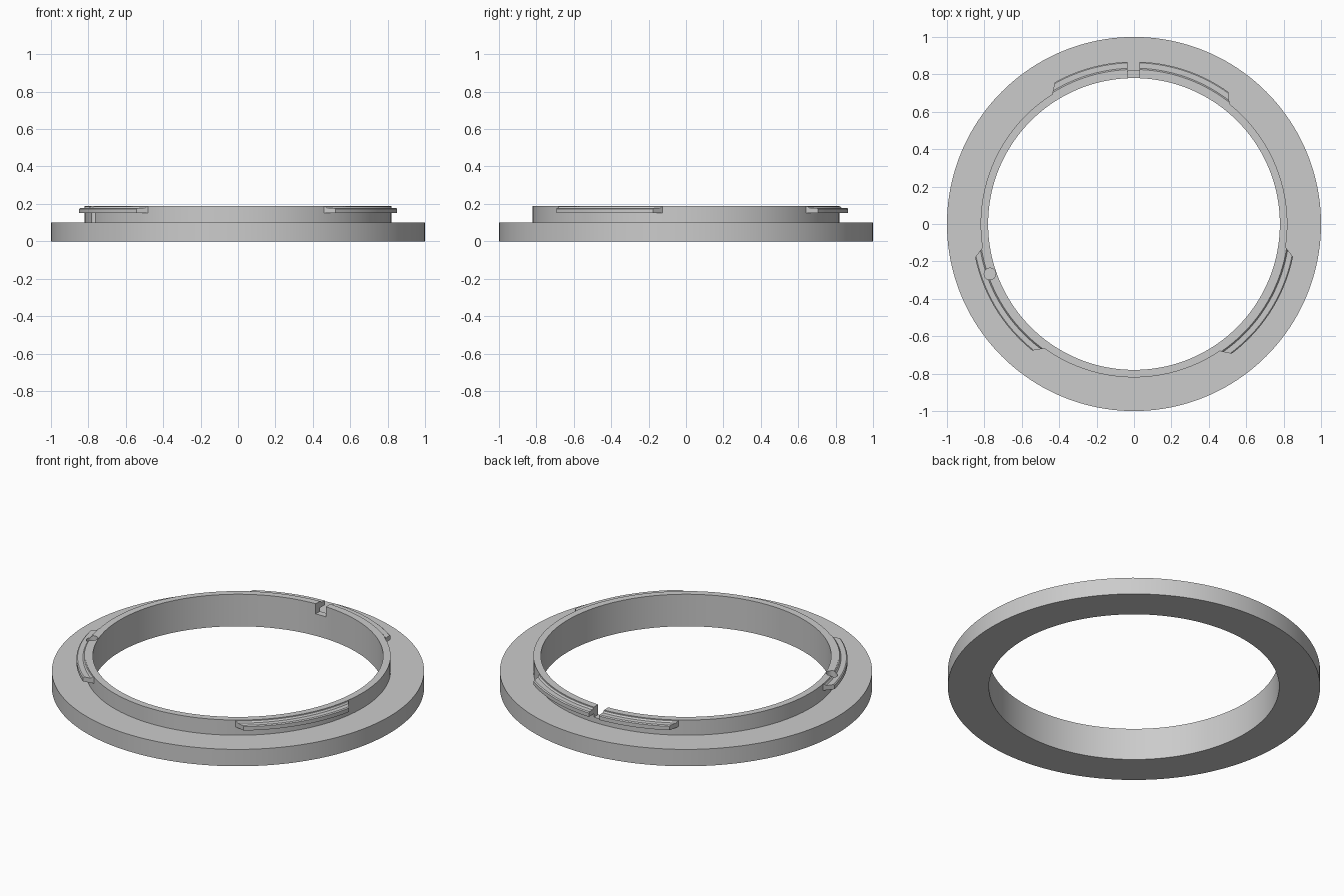
import bpy
import bmesh
from math import cos, sin, radians, pi

if "Cube" in bpy.data.objects:
    bpy.data.objects.remove(bpy.data.objects["Cube"], do_unlink=True)

metal = bpy.data.materials.new("light grey metal")
metal.use_nodes = True
GREY = (0.6, 0.6, 0.6, 1)
metal.diffuse_color = GREY
metal.node_tree.nodes["Principled BSDF"].inputs["Base Color"].default_value = GREY


def sweep(name, profile, steps, angles=None):
    """Sweep an (r, z) profile round z; angles(r) gives start and end, or None for a full turn."""
    bm = bmesh.new()
    rows = []
    for i in range(steps if angles is None else steps + 1):
        row = []
        for r, z in profile:
            start, end = angles(r) if angles else (0, 2 * pi)
            a = start + (end - start) * i / steps
            row.append(bm.verts.new((r * cos(a), r * sin(a), z)))
        rows.append(row)
    n = len(profile)
    pairs = list(zip(rows, rows[1:]))
    if angles is None:
        pairs.append((rows[-1], rows[0]))
    for p, q in pairs:
        for j in range(n):
            k = (j + 1) % n
            bm.faces.new((p[j], p[k], q[k], q[j]))
    if angles:
        bm.faces.new(rows[0])
        bm.faces.new(rows[-1])
    bmesh.ops.recalc_face_normals(bm, faces=bm.faces)
    mesh = bpy.data.meshes.new(name)
    bm.to_mesh(mesh)
    bm.free()
    mesh.materials.append(metal)
    ob = bpy.data.objects.new(name, mesh)
    bpy.context.collection.objects.link(ob)
    return ob


def activate(ob):
    bpy.ops.object.select_all(action="DESELECT")
    ob.select_set(True)
    bpy.context.view_layer.objects.active = ob


def cut(ob, cutter):
    mod = ob.modifiers.new("cut", "BOOLEAN")
    mod.operation = "DIFFERENCE"
    mod.solver = "EXACT"
    mod.object = cutter
    activate(ob)
    bpy.ops.object.modifier_apply(modifier=mod.name)


# Flange with raised collar
mount_ring = sweep("mount_ring", [(0.78, 0), (1, 0), (1, 0.1), (0.82, 0.1),
                                  (0.82, 0.19), (0.78, 0.19)], 160)

# Bayonet tabs: stepped lip on the collar, ends tapering outwards
TAB = [(0.805, 0.15), (0.868, 0.15), (0.868, 0.173), (0.862, 0.178),
       (0.833, 0.178), (0.826, 0.187), (0.805, 0.187)]


def tab_angles(first, last):
    def at(r):
        taper = (0.868 - r) / 0.045 * 2.8
        return radians(first - taper), radians(last + taper)
    return at


tabs = {}
for name, first, last in (("back_tab", 54.5, 119.2),
                          ("front_right_tab", 191.9, 231.2),
                          ("front_left_tab", 307, 348.3)):
    tabs[name] = sweep(name, TAB, 32, tab_angles(first, last))

# Cutters: index notch at the back, round locking hole at the front right
bpy.ops.mesh.primitive_cube_add(size=1, location=(-0.003, 0.83, 0.18))
notch_cutter = bpy.context.object
notch_cutter.name = "notch_cutter"
notch_cutter.scale = (0.066, 0.2, 0.1)
bpy.ops.mesh.primitive_cylinder_add(vertices=32, radius=0.031, depth=0.2,
                                    location=(-0.77, -0.267, 0.201))
hole_cutter = bpy.context.object
hole_cutter.name = "hole_cutter"
bpy.context.view_layer.update()

cut(mount_ring, notch_cutter)
cut(mount_ring, hole_cutter)
cut(tabs["back_tab"], notch_cutter)
cut(tabs["front_right_tab"], hole_cutter)
for cutter in (notch_cutter, hole_cutter):
    bpy.data.objects.remove(cutter, do_unlink=True)

# Smooth curves, sharp edges
for ob in [mount_ring, *tabs.values()]:
    activate(ob)
    bpy.ops.object.shade_smooth_by_angle(angle=radians(25))
